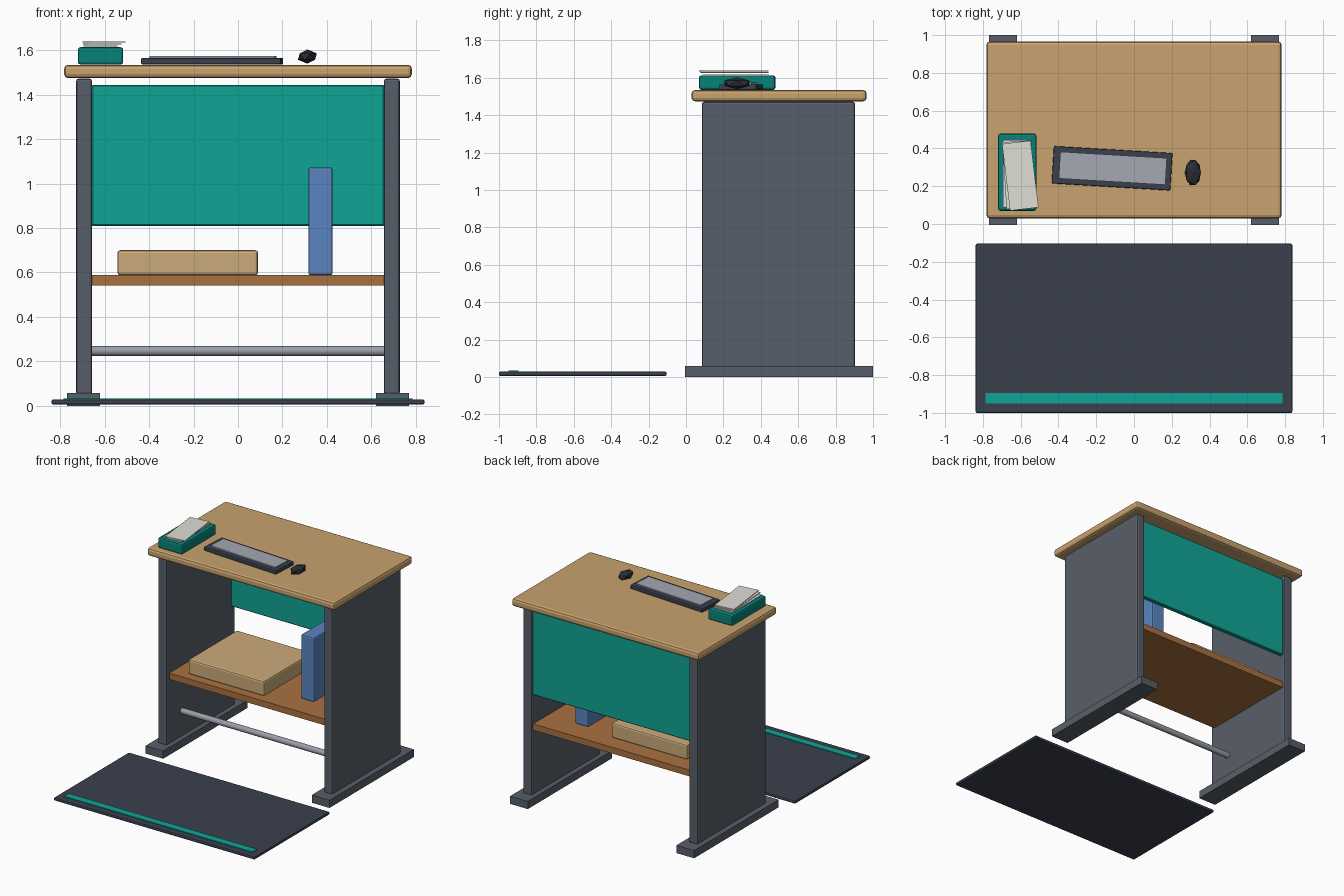
import bpy
from math import radians

if "Cube" in bpy.data.objects:
    bpy.data.objects.remove(bpy.data.objects["Cube"])


def material(name, rgb):
    # 8-bit display colour to linear
    m = bpy.data.materials.new(name)
    m.diffuse_color = [(c / 255) ** 2.2 for c in rgb] + [1]
    m.use_nodes = True
    m.node_tree.nodes["Principled BSDF"].inputs["Base Color"].default_value = m.diffuse_color
    return m


WOOD = material("light_wood", (200, 161, 110))
SHELF = material("brown_wood", (168, 112, 66))
FRAME = material("dark_grey", (88, 95, 105))
TEAL = material("teal", (23, 163, 149))
TRAY = material("deep_teal", (15, 130, 120))
MAT = material("charcoal", (60, 66, 78))
CARTON = material("tan", (202, 170, 122))
BLUE = material("blue", (90, 132, 192))
PAPER = material("paper", (222, 220, 212))
KEYS = material("key_grey", (163, 166, 178))
STEEL = material("steel", (152, 157, 165))
BLACK = material("black", (46, 49, 55))


def box(name, x, y, z, mat, bevel=0, segments=2, turn=0):
    """Box from (min, max) ranges, optionally bevelled and turned about z."""
    bpy.ops.mesh.primitive_cube_add(
        size=1, location=[(a + b) / 2 for a, b in (x, y, z)])
    o = bpy.context.object
    o.name = name
    o.scale = [b - a for a, b in (x, y, z)]
    bpy.ops.object.transform_apply(location=False, rotation=False, scale=True)
    o.rotation_euler.z = radians(turn)
    o.data.materials.append(mat)
    if bevel:
        m = o.modifiers.new("bevel", 'BEVEL')
        m.width = bevel
        m.segments = segments
    return o


def slab(name, cx, cy, w, d, z, mat, bevel=0, turn=0):
    """Flat box given by its centre and size in plan."""
    return box(name, (cx - w / 2, cx + w / 2), (cy - d / 2, cy + d / 2), z,
               mat, bevel, 2, turn)


# desk frame: top, two sides with feet
box("desk_top", (-.782, .782), (.03, .966), (1.474, 1.534), WOOD, .018)
for side, s in (("left", -1), ("right", 1)):
    box(side + "_side_panel", sorted((s * .656, s * .728)), (.085, .904),
        (.05, 1.472), FRAME, .012)
    box(side + "_foot", sorted((s * .62, s * .768)), (-.006, 1), (0, .058),
        FRAME)

# parts spanning between the sides
box("modesty_panel", (-.658, .658), (.857, .89), (.81, 1.443), TEAL, .005, 1)
box("shelf", (-.658, .658), (.118, .885), (.542, .589), SHELF)
bpy.ops.mesh.primitive_cylinder_add(
    vertices=16, radius=.022, depth=1.316, location=(0, .27, .247),
    rotation=(0, radians(90), 0))
bar = bpy.context.object
bar.name = "footrest_bar"
bar.data.materials.append(STEEL)
bpy.ops.object.shade_smooth_by_angle()

# things on the shelf
box("storage_box", (-.542, .09), (.18, .76), (.588, .7), CARTON, .012)
box("binder", (.316, .425), (.298, .715), (.588, 1.073), BLUE, .01)

# paper tray with a loose stack of sheets
box("paper_tray", (-.72, -.516), (.07, .478), (1.535, 1.613), TRAY, .012)
for i, (cx, cy, turn) in enumerate(((-.618, .266, 0), (-.61, .26, 3.5),
                                    (-.602, .256, 6.8))):
    z = 1.616 + i * .009
    slab("paper_sheet_%d" % (i + 1), cx, cy, .152, .356, (z, z + .005),
         PAPER, 0, turn)

# keyboard and mouse
slab("keyboard", -.116, .295, .629, .198, (1.535, 1.565), MAT, .006, -3.4)
slab("keyboard_keys", -.112, .295, .565, .142, (1.56, 1.574), KEYS, 0, -3.4)
bpy.ops.mesh.primitive_ico_sphere_add(subdivisions=1, radius=1,
                                      location=(.312, .272, 1.571))
mouse = bpy.context.object
mouse.name = "mouse"
mouse.scale = (.0475, .078, .032)
mouse.data.materials.append(BLACK)

# floor mat with a coloured stripe
box("floor_mat", (-.838, .838), (-1, -.104), (.006, .029), MAT, .007)
box("mat_stripe", (-.785, .785), (-.95, -.895), (.024, .034), TEAL)
